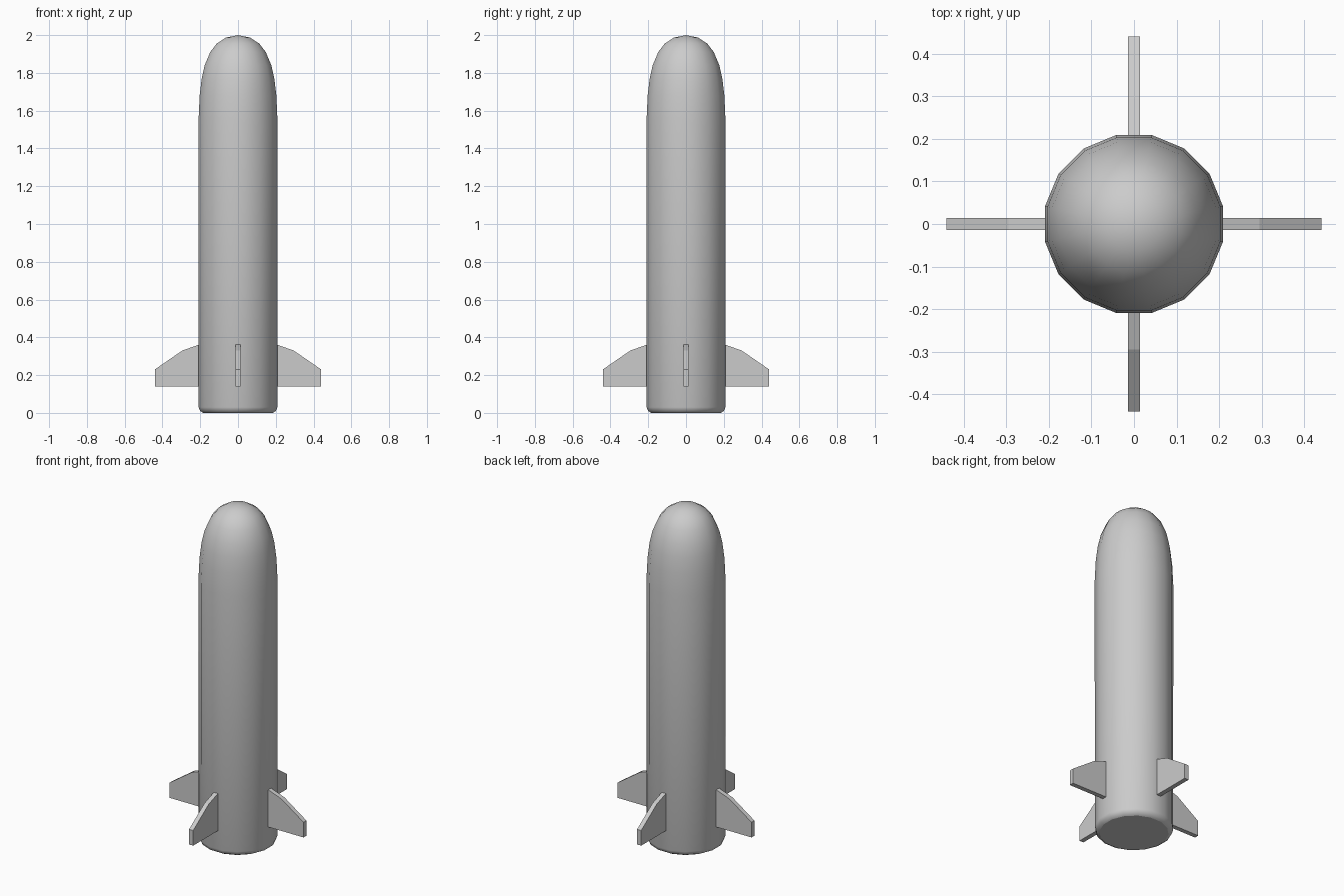
import bpy, bmesh, math
from mathutils import Matrix

cube = bpy.data.objects.get("Cube")
if cube:
    bpy.data.objects.remove(cube, do_unlink=True)

SIDES = 16
FIN_THICKNESS = 0.027

# One plain grey for the whole model
grey = bpy.data.materials.new("light grey")
grey.use_nodes = True
COLOR = (0.6, 0.6, 0.6, 1)
grey.diffuse_color = COLOR
grey.node_tree.nodes["Principled BSDF"].inputs["Base Color"].default_value = COLOR


def make_object(name, bm):
    bmesh.ops.recalc_face_normals(bm, faces=bm.faces)
    mesh = bpy.data.meshes.new(name)
    bm.to_mesh(mesh)
    bm.free()
    mesh.materials.append(grey)
    obj = bpy.data.objects.new(name, mesh)
    bpy.context.collection.objects.link(obj)
    return obj


# Body: sixteen-sided lathe with rounded base edge and domed nose
profile = [(0.187, 0), (0.205, 0.01), (0.212, 0.03), (0.213, 1.55),
           (0.207, 1.68), (0.196, 1.77), (0.18, 1.84), (0.15, 1.91),
           (0.115, 1.955), (0.065, 1.987)]
bm = bmesh.new()
rings = []
for r, z in profile:
    angles = [(i + 0.5) * math.tau / SIDES for i in range(SIDES)]
    rings.append([bm.verts.new((r * math.cos(a), r * math.sin(a), z)) for a in angles])
for low, high in zip(rings, rings[1:]):
    for i in range(SIDES):
        j = (i + 1) % SIDES
        bm.faces.new((low[i], low[j], high[j], high[i]))
tip = bm.verts.new((0, 0, 2))
for i in range(SIDES):
    bm.faces.new((rings[-1][i], rings[-1][(i + 1) % SIDES], tip))
base = bm.faces.new(rings[0])
for face in bm.faces:
    face.smooth = face is not base
make_object("body", bm)

# Four flat fins around the base
outline = [(0.19, 0.14), (0.44, 0.14), (0.44, 0.23), (0.295, 0.33), (0.205, 0.362), (0.19, 0.365)]
for k, side in enumerate(("left", "back", "right", "front")):
    bm = bmesh.new()
    plate = bm.faces.new([bm.verts.new((x, -FIN_THICKNESS / 2, z)) for x, z in outline])
    grown = bmesh.ops.extrude_face_region(bm, geom=[plate])["geom"]
    bmesh.ops.translate(bm, vec=(0, FIN_THICKNESS, 0),
                        verts=[g for g in grown if isinstance(g, bmesh.types.BMVert)])
    bmesh.ops.transform(bm, matrix=Matrix.Rotation(k * math.pi / 2, 4, "Z"), verts=bm.verts)
    make_object(side + "_fin", bm)
